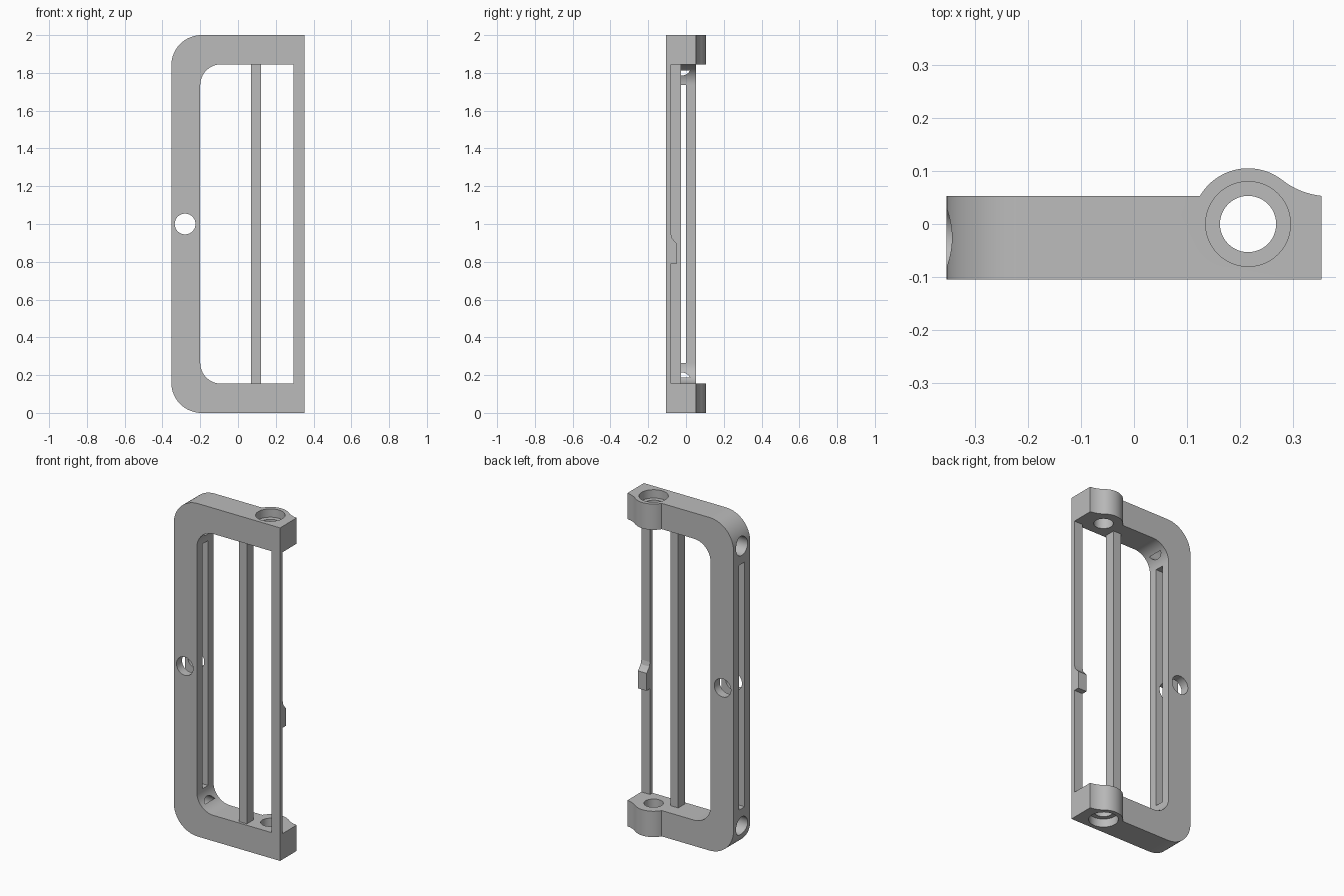
import bpy
import bmesh
from math import sin, cos, pi, radians
from mathutils import Vector, Matrix

if "Cube" in bpy.data.objects:
    bpy.data.objects.remove(bpy.data.objects["Cube"], do_unlink=True)

grey = bpy.data.materials.new("plain_grey")
grey.use_nodes = True
colour = (0.5, 0.5, 0.5, 1)
grey.diffuse_color = colour
grey.node_tree.nodes["Principled BSDF"].inputs["Base Color"].default_value = colour

# Main dimensions
W, H = 0.353, 2.0
FRONT, BACK, MID = -0.105, 0.053, -0.026
ARM = 0.155                  # thickness of the top and bottom arms
POST_IN, RAIL_IN = -0.2, 0.295
BOSS_X = 0.215


def prism(name, pts, axis, lo, hi):
    """Extrude a 2D outline along an axis; pts are the other two coordinates in order."""
    def place(p, d):
        c = list(p)
        c.insert("xyz".index(axis), d)
        return Vector(c)
    bm = bmesh.new()
    face = bm.faces.new([bm.verts.new(place(p, lo)) for p in pts])
    new = bmesh.ops.extrude_face_region(bm, geom=[face])["geom"]
    bmesh.ops.translate(bm, verts=[v for v in new if isinstance(v, bmesh.types.BMVert)],
                        vec=place((0, 0), hi - lo))
    bmesh.ops.recalc_face_normals(bm, faces=bm.faces)
    mesh = bpy.data.meshes.new(name)
    bm.to_mesh(mesh)
    bm.free()
    mesh.materials.append(grey)
    ob = bpy.data.objects.new(name, mesh)
    bpy.context.collection.objects.link(ob)
    return ob


def arc(cx, cy, r, a0, a1, n=16):
    angles = [radians(a0 + (a1 - a0) * i / n) for i in range(n + 1)]
    return [(cx + r * cos(a), cy + r * sin(a)) for a in angles]


def circle(cx, cy, r, n=48):
    return arc(cx, cy, r, 0, 360, n)[:-1]


def box(x0, x1, y0, y1):
    return [(x0, y0), (x1, y0), (x1, y1), (x0, y1)]


def left_rounded(x0, x1, z0, z1, r):
    """Rectangle with both corners on the low-x side rounded."""
    return ([(x1, z0), (x1, z1)] + arc(x0 + r, z1 - r, r, 90, 180)
            + arc(x0 + r, z0 + r, r, 180, 270))


def combine(target, other, operation):
    mod = target.modifiers.new("combine", "BOOLEAN")
    mod.operation, mod.solver, mod.object = operation, "EXACT", other
    bpy.context.view_layer.objects.active = target
    bpy.ops.object.modifier_apply(modifier=mod.name)
    bpy.data.objects.remove(other, do_unlink=True)


# Frame with a rounded opening; the right rail is only a thin front strip
frame = prism("frame", left_rounded(-W, W, 0, H, 0.16), "y", FRONT, BACK)
opening = left_rounded(POST_IN, RAIL_IN, ARM, H - ARM, 0.11)
combine(frame, prism("opening", opening, "y", -0.3, 0.3), "DIFFERENCE")
relief = box(0.25, 0.5, ARM, H - ARM)
combine(frame, prism("rail_relief", relief, "y", -0.08, 0.3), "DIFFERENCE")

# Hinge bosses on both arms, blending into the right end
p0, p1, p2 = Vector((0.2796, 0.0827)), Vector((0.311, 0.058)), Vector((W, BACK))
blend = [tuple(p0 * (1 - t) ** 2 + p1 * 2 * t * (1 - t) + p2 * t * t)
         for t in [i / 8 for i in range(1, 9)]]
boss = arc(BOSS_X, 0, 0.105, 165, 52, 28) + blend + [(W, 0.02), (0.15, 0.02)]
for z0 in (0, H - ARM):
    combine(frame, prism("boss", boss, "z", z0, z0 + ARM), "UNION")

# Hinge bores, with counterbores at the outer ends
combine(frame, prism("bore", circle(BOSS_X, 0, 0.053), "z", -0.1, H + 0.1), "DIFFERENCE")
for lo, hi in ((-0.1, 0.05), (H - 0.05, H + 0.1)):
    combine(frame, prism("counterbore", circle(BOSS_X, 0, 0.08), "z", lo, hi), "DIFFERENCE")

# Left post: long slot, front hole and blind corner holes
slot = box(MID - 0.027, MID + 0.027, 0.265, H - 0.265)
combine(frame, prism("slot", slot, "x", -0.5, -0.15), "DIFFERENCE")
combine(frame, prism("post_hole", circle(-0.28, 1, 0.055), "y", -0.3, 0.3), "DIFFERENCE")
for z in (0.16, H - 0.16):
    combine(frame, prism("corner_hole", circle(MID, z, 0.055), "x", -0.5, -0.169), "DIFFERENCE")

bpy.context.view_layer.objects.active = frame
frame.select_set(True)
bpy.ops.object.shade_smooth_by_angle(angle=radians(30))

# Upright bar across the opening, and the catch on the thin rail
prism("upright_bar", box(0.07, 0.122, -0.09, MID), "z", ARM - 0.01, H - ARM + 0.01)
catch = [(-0.085, 0.79), (-0.047, 0.79), (-0.047, 0.895), (-0.06, 0.908),
         (-0.074, 0.925), (-0.08, 0.95), (-0.085, 0.95)]
prism("rail_catch", catch, "x", RAIL_IN, W)
